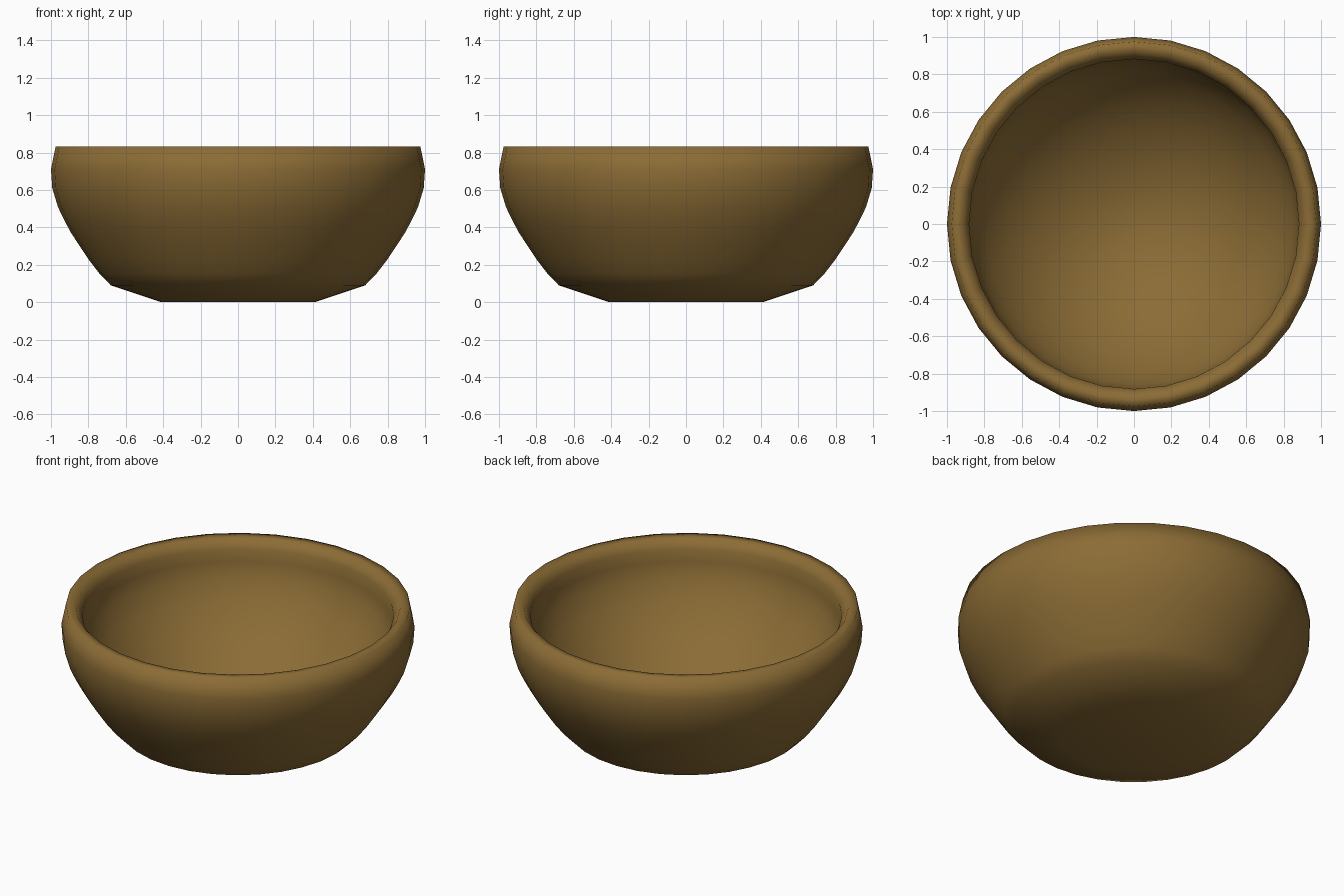
import bpy, bmesh, math

if "Cube" in bpy.data.objects:
    bpy.data.objects.remove(bpy.data.objects["Cube"])

SEGMENTS = 32

# Bowl section (radius, height): outer base centre, up the wall, over the rim, down inside
profile = [
    (0.0, 0.0), (0.41, 0.0), (0.68, 0.09), (0.74, 0.152), (0.80, 0.23), (0.85, 0.305),
    (0.895, 0.375), (0.93, 0.44), (0.963, 0.51), (0.993, 0.61), (1.0, 0.71), (0.975, 0.833),
    (0.92, 0.83), (0.882, 0.775), (0.881, 0.70), (0.857, 0.61), (0.80, 0.50),
    (0.70, 0.373), (0.60, 0.278), (0.50, 0.205), (0.40, 0.147), (0.30, 0.103),
    (0.20, 0.07), (0.10, 0.05), (0.0, 0.043),
]

# Spin the section into a closed solid
bm = bmesh.new()
verts = [bm.verts.new((r, 0, z)) for r, z in profile]
edges = [bm.edges.new(pair) for pair in zip(verts, verts[1:])]
bmesh.ops.spin(bm, geom=verts + edges, axis=(0, 0, 1), cent=(0, 0, 0),
               angle=2 * math.pi, steps=SEGMENTS, use_merge=True)
bmesh.ops.remove_doubles(bm, verts=bm.verts, dist=1e-4)
bmesh.ops.recalc_face_normals(bm, faces=bm.faces)
for f in bm.faces:
    f.smooth = True

mesh = bpy.data.meshes.new("bowl")
bm.to_mesh(mesh)
bm.free()
bowl = bpy.data.objects.new("bowl", mesh)
bpy.context.collection.objects.link(bowl)

# Brown wood colour
wood = bpy.data.materials.new("brown_wood")
wood.diffuse_color = (0.26, 0.15, 0.036, 1)
wood.use_nodes = True
wood.node_tree.nodes["Principled BSDF"].inputs["Base Color"].default_value = wood.diffuse_color
mesh.materials.append(wood)
